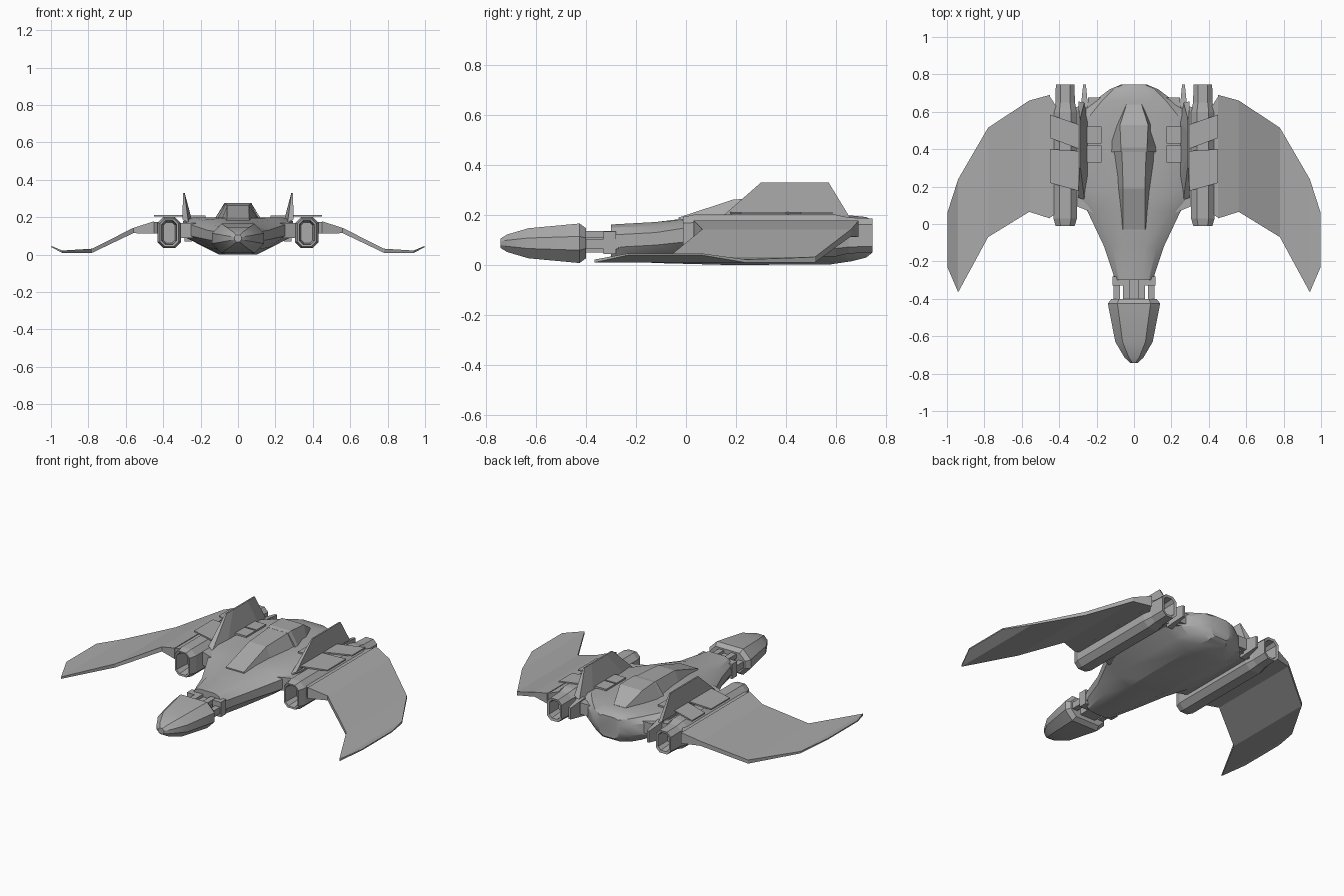
import bpy, bmesh, math

cube = bpy.data.objects.get("Cube")
if cube:
    bpy.data.objects.remove(cube)

grey = bpy.data.materials.new("hull grey")
grey.use_nodes = True
GREY = (0.40, 0.40, 0.40, 1)
grey.diffuse_color = GREY
grey.node_tree.nodes["Principled BSDF"].inputs["Base Color"].default_value = GREY


def loft(name, rings, mirror=False, smooth=0):
    """Skin matching rings of points and cap both ends."""
    bm = bmesh.new()
    loops = [[bm.verts.new(p) for p in ring] for ring in rings]
    n = len(loops[0])
    for a, b in zip(loops, loops[1:]):
        for i in range(n):
            j = (i + 1) % n
            bm.faces.new((a[i], a[j], b[j], b[i]))
    bm.faces.new(loops[0][::-1])
    bm.faces.new(loops[-1])
    bmesh.ops.recalc_face_normals(bm, faces=bm.faces)
    mesh = bpy.data.meshes.new(name)
    bm.to_mesh(mesh)
    bm.free()
    mesh.materials.append(grey)
    ob = bpy.data.objects.new(name, mesh)
    bpy.context.collection.objects.link(ob)
    if mirror:
        ob.modifiers.new("mirror", 'MIRROR')
    if smooth:
        bpy.ops.object.select_all(action='DESELECT')
        ob.select_set(True)
        bpy.context.view_layer.objects.active = ob
        bpy.ops.object.shade_smooth_by_angle(angle=math.radians(smooth))
    return ob


def full(y, half):
    """Symmetric cross-section from its right half, listed top to bottom."""
    return [(x, y, z) for x, z in half] + [(-x, y, z) for x, z in reversed(half)]


def octagon(y, cx, cz, hw, hh, c):
    half = [(hw - c, hh), (hw, hh - c), (hw, c - hh), (hw - c, -hh)]
    pts = half + [(-x, z) for x, z in reversed(half)]
    return [(cx + x, y, cz + z) for x, z in pts]


def box(name, x, y, z, mirror=True):
    ring = lambda h: [(x[0], y[0], h), (x[1], y[0], h), (x[1], y[1], h), (x[0], y[1], h)]
    return loft(name, [ring(z[0]), ring(z[1])], mirror)


def plate(name, outline, z, thick):
    return loft(name, [[(x, y, h) for x, y in outline] for h in (z, z + thick)], True)


# Main hull
loft("main_hull", [
    full(-.30, [(.05, .162), (.08, .15), (.10, .12), (.10, .07), (.08, .03), (.04, .02)]),
    full(-.12, [(.06, .172), (.12, .155), (.16, .13), (.16, .08), (.12, .03), (.07, .008)]),
    full(.07, [(.09, .195), (.19, .185), (.25, .16), (.25, .10), (.17, .04), (.09, .003)]),
    full(.18, [(.10, .20), (.235, .20), (.295, .18), (.295, .10), (.19, .045), (.10, 0)]),
    full(.58, [(.10, .20), (.235, .20), (.29, .18), (.29, .10), (.19, .045), (.10, .003)]),
    full(.66, [(.09, .198), (.17, .19), (.21, .16), (.21, .09), (.16, .045), (.09, .015)]),
    full(.72, [(.07, .192), (.11, .18), (.13, .15), (.13, .09), (.10, .055), (.06, .03)]),
    full(.745, [(.04, .178), (.06, .17), (.07, .14), (.07, .10), (.06, .07), (.04, .05)]),
], smooth=25)

# Nose pod
nose = [(-.742, .02, .018), (-.715, .05, .035), (-.63, .10, .06),
        (-.425, .14, .079), (-.40, .12, .06)]
loft("nose_pod", [octagon(y, 0, .087, w, h, h * .65) for y, w, h in nose], smooth=20)

# Neck between the nose and hull
box("neck_core", (-.052, .052), (-.41, -.28), (.05, .12), False)
box("neck_rail", (.075, .11), (-.41, -.27), (.065, .105))
box("neck_upper_rod", (.025, .06), (-.41, -.28), (.11, .137))
box("neck_collar", (.06, .115), (-.33, -.28), (.045, .135))

# Canopy and the rear fairing behind it
def hump(y, base, top, z):
    return full(y, [(top, z), (base, .17)])

loft("canopy", [hump(-.03, .065, .06, .19), hump(.19, .095, .058, .262),
                hump(.40, .125, .065, .272)])
loft("rear_fairing", [hump(.385, .14, .068, .272), hump(.41, .135, .07, .277),
                      hump(.53, .095, .075, .272), hump(.64, .05, .04, .20)])

# Engine nacelles, hollow at both ends
nacelle = [(.08, .03, .055), (-.01, .04, .064), (-.012, .05, .074), (.03, .063, .083),
           (.60, .063, .083), (.65, .052, .072), (.745, .050, .068),
           (.742, .036, .054), (.66, .03, .045)]
loft("engine_nacelle", [octagon(y, .368, .118, w, h, w * .5) for y, w, h in nacelle], True)

# Pylon joining nacelle and hull
plate("engine_pylon", [(.22, .06), (.32, .10), (.32, .62), (.22, .66)], .09, .08)
plate("rear_shelf", [(.14, .60), (.245, .60), (.245, .675), (.14, .675)], .10, .07)
plate("wing_mount", [(.41, .06), (.455, .03), (.455, .69), (.41, .62)], .112, .062)

# Drooping wings: x, leading y, trailing y, bottom z, top z
stations = [(.45, .03, .69, .112, .178), (.56, .065, .66, .115, .143),
            (.78, -.07, .515, .010, .032), (.94, -.365, .24, .010, .022),
            (.998, -.23, .06, .040, .047)]
loft("wing", [[(x, a, lo), (x, a, hi), (x, b, hi), (x, b, lo)]
              for x, a, b, lo, hi in stations], True)

# Dorsal fins, wedge-shaped and leaning outward
loft("dorsal_fin", [
    [(.265, .13, .17), (.297, .14, .19), (.297, .655, .19), (.265, .65, .17), (.245, .55, .18), (.245, .25, .18)],
    [(.286, .30, .33), (.294, .30, .33), (.294, .57, .33), (.286, .57, .33), (.285, .50, .33), (.285, .36, .33)],
], True)

# Small rear stabilisers
loft("rear_stabiliser", [
    [(.245, .62, z), (.285, .62, z), (.272, .745, z + d), (.257, .745, z + d)]
    for z, d in ((.07, .02), (.18, -.02))], True)

# Thin panels over the engines and hull shoulders
plate("front_engine_panel", [(.45, .40), (.45, .22), (.29, .175), (.29, .39)], .204, .008)
plate("rear_engine_panel", [(.45, .585), (.45, .46), (.29, .40), (.29, .53)], .204, .008)
for name, y in (("front_shoulder_panel", .33), ("rear_shoulder_panel", .43)):
    box(name, (.175, .25), (y, y + .09), (.19, .21))
